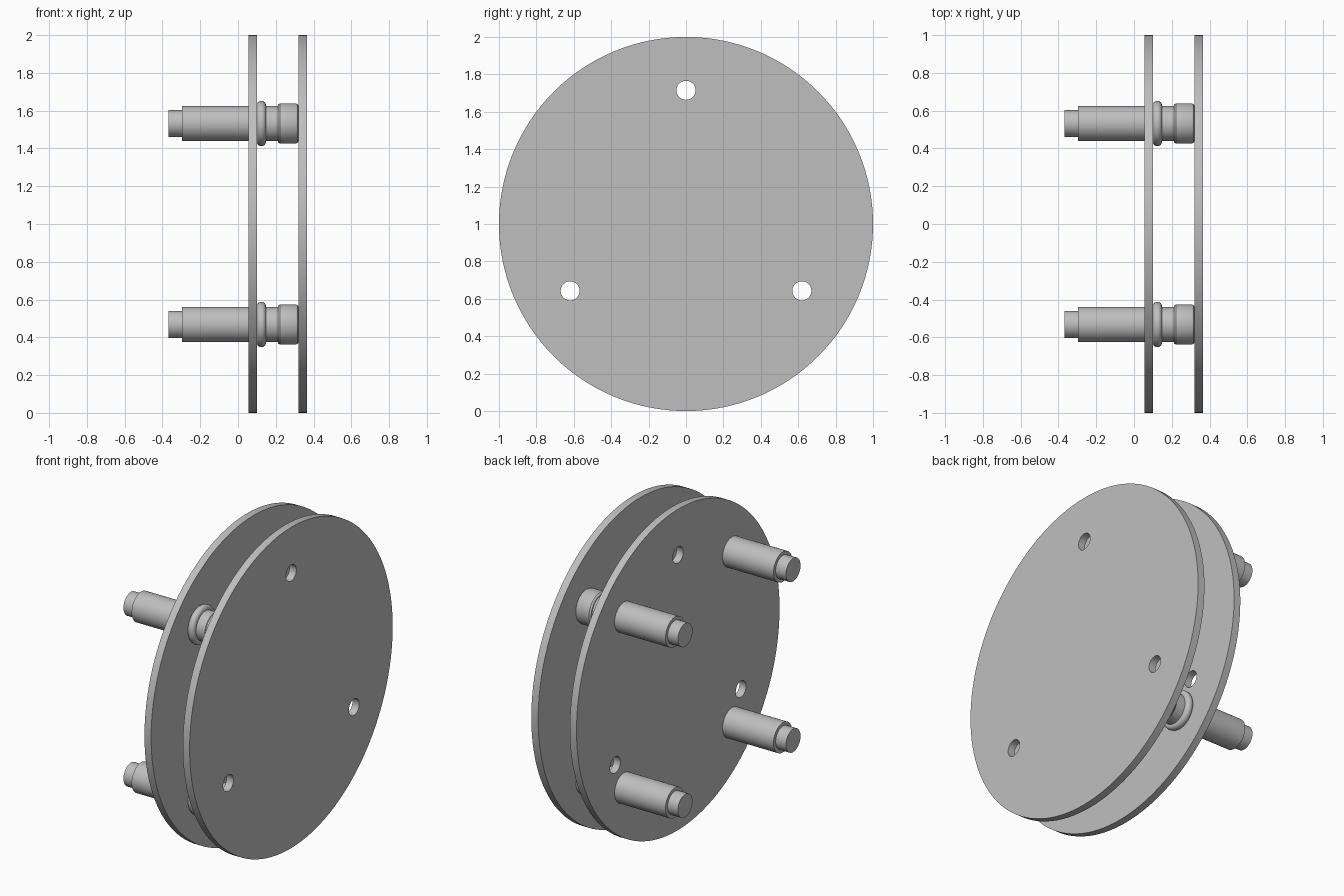
import bpy
import bmesh
from math import radians, pi, sin, cos
from mathutils import Matrix, Vector

cube = bpy.data.objects.get("Cube")
if cube:
    bpy.data.objects.remove(cube, do_unlink=True)

grey = bpy.data.materials.new("plain grey")
grey.use_nodes = True
colour = (0.52, 0.52, 0.52, 1)
grey.diffuse_color = colour
grey.node_tree.nodes["Principled BSDF"].inputs["Base Color"].default_value = colour


def mesh_object(name, bm):
    mesh = bpy.data.meshes.new(name)
    bmesh.ops.recalc_face_normals(bm, faces=bm.faces)
    bm.to_mesh(mesh)
    bm.free()
    mesh.materials.append(grey)
    obj = bpy.data.objects.new(name, mesh)
    bpy.context.collection.objects.link(obj)
    return obj


def activate(obj):
    bpy.ops.object.select_all(action='DESELECT')
    obj.select_set(True)
    bpy.context.view_layer.objects.active = obj


def smooth(obj):
    activate(obj)
    bpy.ops.object.shade_smooth_by_angle(angle=radians(30))


def add_rod(bm, centre, radius, length, sides):
    """Cylinder lying along x."""
    place = Matrix.Translation(centre) @ Matrix.Rotation(pi / 2, 4, 'Y')
    bmesh.ops.create_cone(bm, cap_ends=True, segments=sides, radius1=radius,
                          radius2=radius, depth=length, matrix=place)


def plate(name, x, thickness):
    """Round plate with three evenly spaced through holes."""
    bm = bmesh.new()
    add_rod(bm, (x, 0, 1), 1, thickness, 128)
    disc = mesh_object(name, bm)
    bm = bmesh.new()
    for i in range(3):
        a = radians(90 + 120 * i)
        add_rod(bm, (x, 0.715 * cos(a), 1 + 0.715 * sin(a)), 0.051, 0.15, 32)
    cutter = mesh_object("hole_cutter", bm)
    cutter.hide_render = True
    cut = disc.modifiers.new("holes", 'BOOLEAN')
    cut.operation = 'DIFFERENCE'
    cut.solver = 'EXACT'
    cut.object = cutter
    activate(disc)
    bpy.ops.object.modifier_apply(modifier=cut.name)
    bpy.data.objects.remove(cutter, do_unlink=True)
    smooth(disc)


def post(name, y, z):
    """Turned post: stepped tip, shank, rounded collar, neck and head."""
    profile = [(-0.367, 0), (-0.367, 0.072), (-0.296, 0.072), (-0.296, 0.093), (0.1, 0.093)]
    # Rounded collar
    for i in range(9):
        a = pi * i / 8
        profile.append((0.124 - 0.024 * cos(a), 0.098 + 0.022 * sin(a)))
    # Neck and head with eased edges
    profile += [(0.148, 0.092), (0.212, 0.092), (0.212, 0.099), (0.222, 0.107),
                (0.306, 0.107), (0.316, 0.102), (0.32, 0.094), (0.32, 0)]
    bm = bmesh.new()
    verts = [bm.verts.new((x, 0, r)) for x, r in profile]
    edges = [bm.edges.new(pair) for pair in zip(verts, verts[1:])]
    bmesh.ops.spin(bm, geom=verts + edges, cent=(0, 0, 0), axis=(1, 0, 0),
                   angle=2 * pi, steps=48)
    bmesh.ops.remove_doubles(bm, verts=bm.verts, dist=0.0001)
    bmesh.ops.translate(bm, verts=bm.verts, vec=Vector((0, y, z)))
    smooth(mesh_object(name, bm))


# Two parallel plates
plate("inner_plate", 0.078, 0.046)
plate("outer_plate", 0.343, 0.047)

# Four posts in a square
for side, y in (("front", -0.532), ("back", 0.532)):
    for level, z in (("lower", 0.468), ("upper", 1.532)):
        post(f"{level}_{side}_post", y, z)
